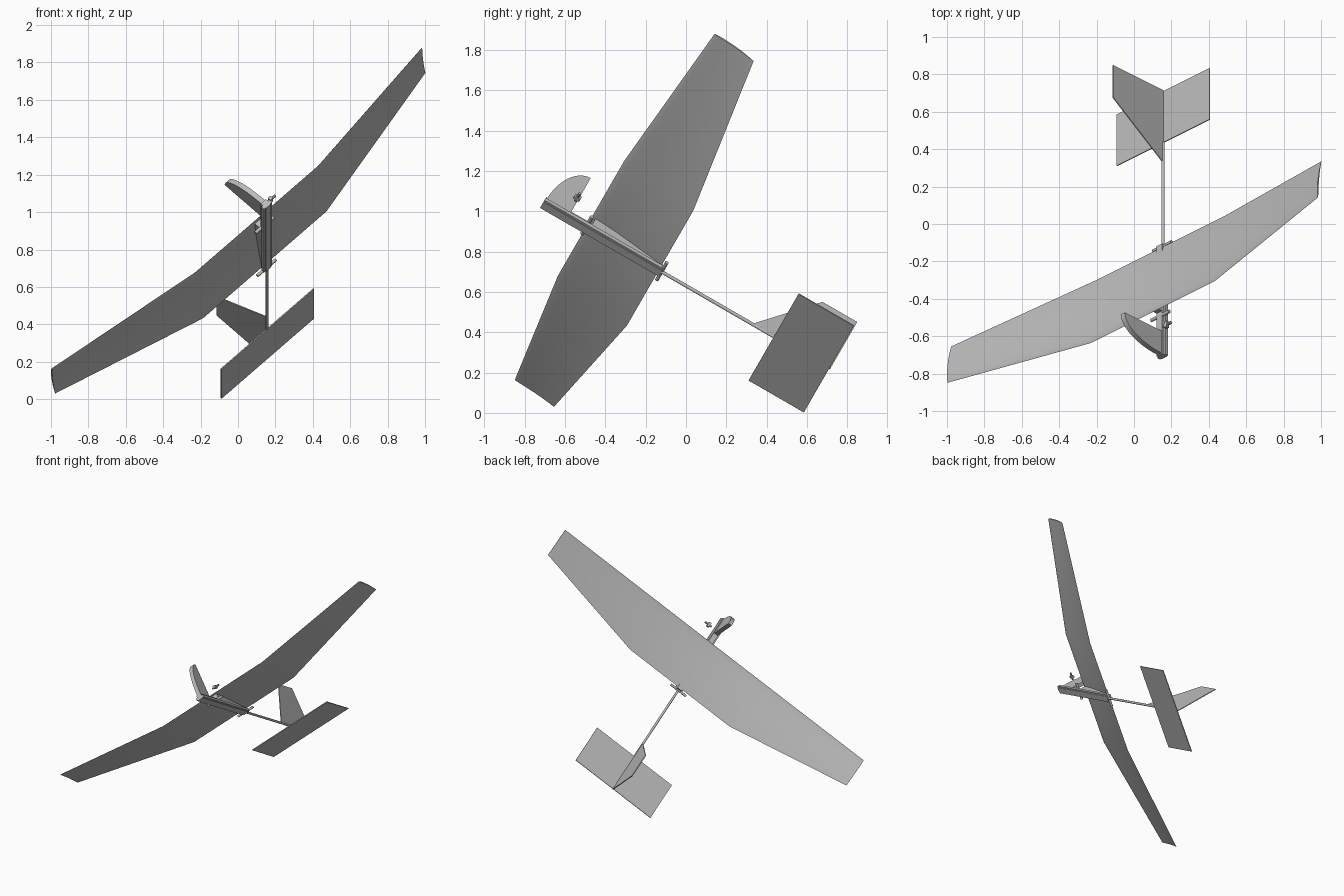
import bpy, bmesh, math
from mathutils import Matrix, Vector

cube = bpy.data.objects.get("Cube")
if cube:
    bpy.data.objects.remove(cube, do_unlink=True)

# One plain grey material
grey = bpy.data.materials.new("plain_grey")
grey.use_nodes = True
COLOUR = (0.5, 0.5, 0.5, 1)
grey.diffuse_color = COLOUR
grey.node_tree.nodes["Principled BSDF"].inputs["Base Color"].default_value = COLOUR

# The glider is built level (x span, y aft, z up), then pitched and banked
POSE = (Matrix.Translation((0.155, 0, 0.63))
        @ Matrix.Rotation(math.radians(-30), 4, 'X')
        @ Matrix.Rotation(math.radians(-45), 4, 'Y'))


def finish(bm, name, smooth=False):
    bmesh.ops.recalc_face_normals(bm, faces=bm.faces)
    mesh = bpy.data.meshes.new(name)
    bm.to_mesh(mesh)
    bm.free()
    mesh.materials.append(grey)
    obj = bpy.data.objects.new(name, mesh)
    bpy.context.collection.objects.link(obj)
    obj.matrix_world = POSE
    if smooth:
        bpy.ops.object.select_all(action='DESELECT')
        obj.select_set(True)
        bpy.context.view_layer.objects.active = obj
        bpy.ops.object.shade_smooth_by_angle(angle=math.radians(35))
    return obj


def box(name, x, y, z):
    """Box from (low, high) pairs on each axis."""
    bm = bmesh.new()
    size = [b - a for a, b in (x, y, z)]
    mid = Vector([(a + b) / 2 for a, b in (x, y, z)])
    bmesh.ops.create_cube(bm, size=1,
                          matrix=Matrix.Translation(mid) @ Matrix.Diagonal((*size, 1)))
    return finish(bm, name)


def plate(name, outline, thick):
    """Upright plate: a (y, z) outline given thickness across x."""
    bm = bmesh.new()
    face = bm.faces.new([bm.verts.new((-thick / 2, y, z)) for y, z in outline])
    ext = bmesh.ops.extrude_face_region(bm, geom=[face])["geom"]
    bmesh.ops.translate(bm, vec=(thick, 0, 0),
                        verts=[v for v in ext if isinstance(v, bmesh.types.BMVert)])
    return finish(bm, name)


def rod(name, start, end, radius, sides=12):
    bm = bmesh.new()
    start, end = Vector(start), Vector(end)
    axis = end - start
    turn = axis.to_track_quat('Z', 'Y').to_matrix().to_4x4()
    bmesh.ops.create_cone(bm, cap_ends=True, segments=sides, radius1=radius,
                          radius2=radius, depth=axis.length,
                          matrix=Matrix.Translation((start + end) / 2) @ turn)
    return finish(bm, name, True)


# Wing: thin cambered section lofted through tip, break, break, tip
STEPS = 12


def section(x, lead, trail):
    lead, trail = Vector((x, *lead)), Vector((x, *trail))
    chord = (trail - lead).length
    ring = []
    for upper in (True, False):
        for i in range(STEPS):
            k = i / STEPS if upper else 1 - i / STEPS
            t = (1 - math.cos(math.pi * k)) / 2
            half = 0.2 * (0.297 * t**0.5 - 0.126 * t - 0.352 * t**2
                          + 0.284 * t**3 - 0.103 * t**4)
            camber = 0.14 * t * (1 - t)
            h = camber + half * (1 if upper else -1)
            ring.append(lead.lerp(trail, t) + Vector((0, 0, h * chord)))
    return ring


tip = (1.4, (-0.502, 0.229), (-0.267, 0.202))
kink = (0.466, (-0.575, 0.076), (-0.155, 0.017))
stations = [(-tip[0], *tip[1:]), (-kink[0], *kink[1:]), kink, tip]
bm = bmesh.new()
rings = [[bm.verts.new(p) for p in section(*s)] for s in stations]
n = len(rings[0])
for a, b in zip(rings, rings[1:]):
    for i in range(n):
        j = (i + 1) % n
        bm.faces.new((a[i], a[j], b[j], b[i]))
bm.faces.new(rings[0])
bm.faces.new(rings[-1])
finish(bm, "wing", True)

# Fuselage stick with a slim rail on each side
box("fuselage_core", (-0.02, 0.02), (-0.82, -0.14), (-0.012, 0.028))
for side, x in (("right", -0.025), ("left", 0.025)):
    box(side + "_rail", (x - 0.006, x + 0.006), (-0.82, -0.14), (-0.008, 0.012))

# Wedge pylon carrying the wing
plate("wing_pylon", [(-0.555, 0.02), (-0.14, 0.0), (-0.145, 0.02), (-0.555, 0.078)], 0.042)

# Rounded plate standing on the nose
arc = [(-0.676 - 0.137 * math.cos(a), 0.02 + 0.285 * math.sin(a))
       for a in (math.pi / 2 * i / 14 for i in range(15))]
plate("nose_plate", arc + [(-0.676, 0.02)], 0.03)

# Cross pegs ahead of and behind the wing
rod("front_peg", (-0.068, -0.575, 0.02), (0.068, -0.575, 0.02), 0.01)
rod("rear_peg", (-0.07, -0.14, 0.004), (0.07, -0.14, 0.004), 0.009)

# Small loose fitting beside the nose
rod("fitting_pin", (0.065, -0.685, 0.064), (0.125, -0.685, 0.064), 0.008, 8)
box("fitting_block", (0.08, 0.1), (-0.703, -0.667), (0.054, 0.074))

# Tail boom, tailplane and fin
rod("tail_boom", (0, -0.16, 0), (0, 0.505, 0), 0.009)
box("tailplane", (-0.35, 0.35), (0.503, 0.82), (-0.006, 0))
plate("tail_fin", [(0.38, 0), (0.825, 0), (0.825, 0.378), (0.626, 0.378)], 0.006)
